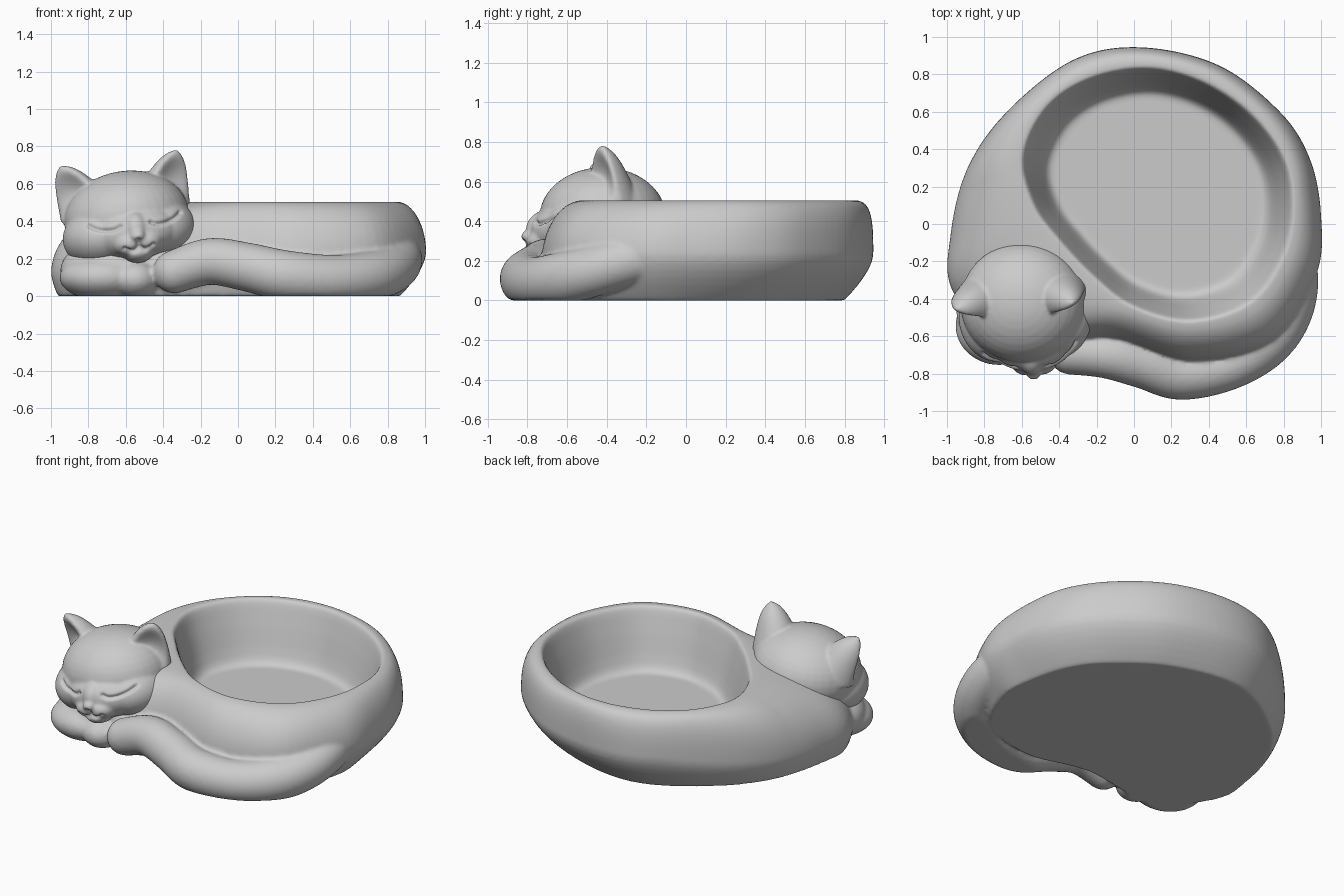
import bpy
import bmesh
from math import sin, cos, pi, radians, exp
from mathutils import Vector, Matrix

cube = bpy.data.objects.get("Cube")
if cube:
    bpy.data.objects.remove(cube)

clay = bpy.data.materials.new("grey_clay")
clay.use_nodes = True
clay.diffuse_color = (0.6, 0.6, 0.6, 1)
bsdf = next(n for n in clay.node_tree.nodes if n.type == 'BSDF_PRINCIPLED')
bsdf.inputs["Base Color"].default_value = clay.diffuse_color
bsdf.inputs["Roughness"].default_value = 0.6


def fused_object(name, bm, voxel, passes):
    """Make an object whose overlapping shells are merged into one soft surface."""
    bmesh.ops.recalc_face_normals(bm, faces=bm.faces)
    mesh = bpy.data.meshes.new(name)
    bm.to_mesh(mesh)
    bm.free()
    mesh.materials.append(clay)
    ob = bpy.data.objects.new(name, mesh)
    bpy.context.collection.objects.link(ob)
    remesh = ob.modifiers.new("fuse", 'REMESH')
    remesh.mode = 'VOXEL'
    remesh.voxel_size = voxel
    soften = ob.modifiers.new("soften", 'SMOOTH')
    soften.factor = .5
    soften.iterations = passes
    bpy.context.view_layer.update()
    graph = bpy.context.evaluated_depsgraph_get()
    ob.data = bpy.data.meshes.new_from_object(ob.evaluated_get(graph))
    ob.modifiers.clear()
    bpy.ops.object.select_all(action='DESELECT')
    ob.select_set(True)
    bpy.context.view_layer.objects.active = ob
    bpy.ops.object.shade_smooth_by_angle(angle=radians(50))
    return ob


def spline(pts, steps, closed):
    """Catmull-Rom through points of any dimension."""
    n = len(pts)
    out = []
    for i in range(n if closed else n - 1):
        ids = [i - 1, i, i + 1, i + 2]
        p = [Vector(pts[k % n] if closed else pts[min(max(k, 0), n - 1)]) for k in ids]
        for s in range(steps):
            t = s / steps
            out.append(0.5 * (2 * p[1] + (p[2] - p[0]) * t
                       + (2 * p[0] - 5 * p[1] + 4 * p[2] - p[3]) * t * t
                       + (3 * p[1] - p[0] - 3 * p[2] + p[3]) * t ** 3))
    if not closed:
        out.append(Vector(pts[-1]))
    return out


def loft(bm, rings):
    """Skin closed rings of equal size and cap both ends."""
    loops = [[bm.verts.new(p) for p in ring] for ring in rings]
    n = len(loops[0])
    for a, b in zip(loops, loops[1:]):
        for i in range(n):
            bm.faces.new((a[i], a[(i + 1) % n], b[(i + 1) % n], b[i]))
    bm.faces.new(loops[0])
    bm.faces.new(loops[-1])


def ellipsoid(bm, centre, radii, segs=40):
    m = Matrix.Translation(centre) @ Matrix.Diagonal((*radii, 1))
    bmesh.ops.create_uvsphere(bm, u_segments=segs, v_segments=segs // 2, radius=1, matrix=m)


# Bowl-shaped curled body: rim outline and widest outline, point by point
RIM = [(.85, .1), (.8, .36), (.62, .6), (.36, .77), (.06, .84), (-.25, .78), (-.48, .62),
       (-.6, .36), (-.54, .1), (-.4, -.09), (-.22, -.28), (-.01, -.44), (.3, -.52),
       (.62, -.42), (.8, -.17)]
WIDE = [(1, .05), (.94, .35), (.78, .6), (.45, .85), (.03, .945), (-.33, .875), (-.68, .6),
        (-.89, .3), (-.98, -.05), (-.97, -.36), (-.68, -.66), (-.15, -.62), (.3, -.73),
        (.74, -.62), (.975, -.27)]
rim, wide = spline(RIM, 8, True), spline(WIDE, 8, True)
mid = Vector((.13, .16))
TOP, FLOOR = .505, .125


def belly(d):
    """Height of the widest line, lower toward the folded paws."""
    return .23 - .11 * max(0, -d.x * .8 - d.y * .6)


rings = []
for k in range(7):                      # tapered underside
    h = k / 6
    ring = []
    for p in wide:
        d = (p - mid).normalized()
        taper = .11 + .08 * (d.x * .7 + d.y * .7)
        q = p - d * taper * (1 - h) ** 1.6
        ring.append((q.x, q.y, belly(d) * h))
    rings.append(ring)
for k in range(1, 17):                  # rounded shoulder up to the rim
    a = k / 16 * pi / 2
    ring = []
    for r, w in zip(rim, wide):
        d = (w - mid).normalized()
        e = 2 / (2.0 + 1.3 * max(0, d.y))
        q = r.lerp(w, max(cos(a), 0) ** e)
        ring.append((q.x, q.y, belly(d) + (TOP - belly(d)) * sin(a) ** e))
    rings.append(ring)
for s, z in ((.985, .495), (.965, .46), (.915, .35), (.865, .23), (.835, .17),
             (.81, .14), (.775, FLOOR)):   # inside of the bowl
    rings.append([(*(mid + (r - mid) * s), z) for r in rim])
bm = bmesh.new()
loft(bm, rings)

# Tail wrapping the front and melting into the hip: x, y, z, radius
TAIL = [(-.34, -.69, .13, .115), (-.15, -.7, .185, .125), (.05, -.75, .155, .13),
        (.25, -.805, .11, .135), (.5, -.76, .09, .13), (.7, -.64, .105, .135),
        (.82, -.48, .145, .13), (.86, -.28, .2, .125), (.83, -.05, .23, .1)]
path = spline(TAIL, 8, False)
start = path[0]
along = (path[1] - path[0]).to_3d().normalized()
cap = []
for k in range(8):
    a = k / 8 * pi / 2
    c = start.to_3d() - along * start.w * cos(a)
    cap.append(Vector((*c, max(start.w * sin(a), .004))))
path = cap + path
rings = []
for i, p in enumerate(path):
    t = (path[min(i + 1, len(path) - 1)].to_3d() - path[max(i - 1, 0)].to_3d()).normalized()
    side = t.cross(Vector((0, 0, 1))).normalized()
    up = side.cross(t)
    rings.append([p.to_3d() + (side * cos(a) + up * sin(a)) * p.w
                  for a in (2 * pi * j / 32 for j in range(32))])
loft(bm, rings)

# Chest and folded paws under the chin
ellipsoid(bm, (-.66, -.47, .14), (.29, .24, .17))
ellipsoid(bm, (-.72, -.545, .1), (.235, .21, .125))
ellipsoid(bm, (-.55, -.61, .09), (.13, .155, .105))
for v in bm.verts:
    v.co.z = max(v.co.z, 0)
fused_object("curled_body", bm, .012, 7)

# Head, built upright about its own origin, then fused and smoothed
FACE_X = .025
bm = bmesh.new()
ellipsoid(bm, (0, .01, 0), (.335, .32, .25))
ellipsoid(bm, (FACE_X, -.17, -.085), (.25, .19, .15))        # face
ellipsoid(bm, (FACE_X, -.27, -.07), (.075, .11, .1))         # nose bridge
ellipsoid(bm, (FACE_X, -.37, -.105), (.04, .035, .03))       # nose
ellipsoid(bm, (FACE_X, -.25, -.19), (.085, .11, .06))        # chin
for s in (-1, 1):
    ellipsoid(bm, (s * .155, -.06, -.085), (.205, .24, .165))         # cheek
    ellipsoid(bm, (FACE_X + s * .045, -.265, -.14), (.095, .115, .07))  # muzzle
    base, tip = Vector((s * .215, .025, .07)), Vector((s * .318, -.01, .325))
    rings = []
    for k in range(13):                                  # hollow-fronted ear
        t = k / 12
        w = (1 - t) ** .8 + .24 * (1 - t ** 6) * t
        turn = Matrix.Rotation(s * radians(32), 3, 'Z')
        ring = []
        for j in range(32):
            a = 2 * pi * j / 32
            y = sin(a) * .155 * w
            if y < 0:
                y *= .7 - 2.6 * t * (1 - t) * abs(sin(a))
            across = turn @ Vector((cos(a) * .145 * w, y, 0))
            across.z = -s * across.x * .4
            ring.append(base.lerp(tip, t) + across)
        rings.append(ring)
    loft(bm, rings)
head = fused_object("head", bm, .008, 14)

# Closed eyes and mouth pressed into the face as grooves (x, z)
EYE = [(.085, -.04), (.12, -.055), (.17, -.052), (.215, -.035), (.25, -.012)]
MOUTH = [(0, -.13), (.002, -.16), (.025, -.182), (.055, -.18), (.08, -.165)]
grooves = [(spline(EYE, 8, False), .018), (spline(MOUTH, 8, False), .016)]
moves = []
for v in head.data.vertices:
    if v.co.y < -.1 and v.co.z < .05:
        p = Vector((abs(v.co.x - FACE_X), v.co.z))
        push = sum(depth * exp(-(min((p - q).length for q in line) / .011) ** 2)
                   for line, depth in grooves)
        moves.append((v, v.co - v.normal * push))
for v, co in moves:
    v.co = co
head.data.transform(Matrix.Translation((-.595, -.43, .42))
                    @ Matrix.Rotation(radians(-8), 4, 'Y') @ Matrix.Rotation(radians(3), 4, 'Z'))
